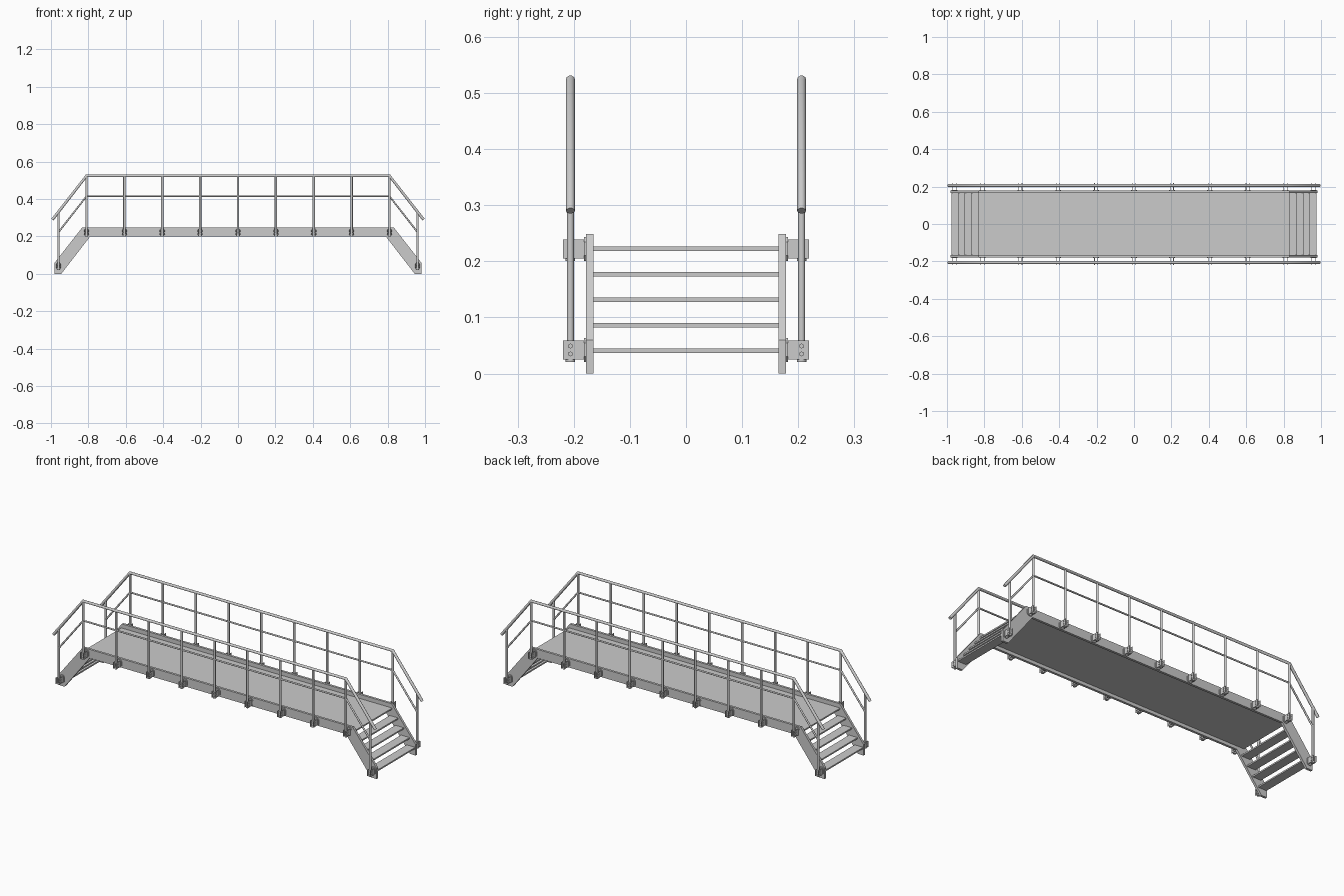
import bpy, bmesh
from mathutils import Vector

if "Cube" in bpy.data.objects:
    bpy.data.objects.remove(bpy.data.objects["Cube"])

RAIL_Y = 0.206
POSTS = [-0.81 + i * 0.2025 for i in range(9)]
END_X = 0.96


def finish(name, bm, smooth=False):
    bmesh.ops.recalc_face_normals(bm, faces=bm.faces)
    me = bpy.data.meshes.new(name)
    bm.to_mesh(me)
    bm.free()
    ob = bpy.data.objects.new(name, me)
    bpy.context.collection.objects.link(ob)
    if smooth:
        bpy.ops.object.select_all(action='DESELECT')
        ob.select_set(True)
        bpy.context.view_layer.objects.active = ob
        bpy.ops.object.shade_smooth_by_angle()
    return ob


def add_box(bm, x0, x1, y0, y1, z0, z1):
    vs = bmesh.ops.create_cube(bm, size=1)['verts']
    for v in vs:
        v.co = ((x0 + x1) / 2 + v.co.x * (x1 - x0),
                (y0 + y1) / 2 + v.co.y * (y1 - y0),
                (z0 + z1) / 2 + v.co.z * (z1 - z0))


def add_rod(bm, a, b, r, sides=16):
    a, b = Vector(a), Vector(b)
    d = b - a
    vs = bmesh.ops.create_cone(bm, cap_ends=True, segments=sides, radius1=r,
                               radius2=r, depth=d.length)['verts']
    rot = d.to_track_quat('Z', 'Y')
    for v in vs:
        v.co = rot @ v.co + (a + b) / 2


def add_prism(bm, pts, y0, y1):
    f = bm.faces.new([bm.verts.new((x, y0, z)) for x, z in pts])
    new = bmesh.ops.extrude_face_region(bm, geom=[f])['geom']
    for v in new:
        if isinstance(v, bmesh.types.BMVert):
            v.co.y = y1


def rail(name, pts, r, y):
    cu = bpy.data.curves.new(name, 'CURVE')
    cu.dimensions = '3D'
    cu.bevel_depth = r
    cu.bevel_resolution = 3
    cu.use_fill_caps = True
    sp = cu.splines.new('POLY')
    sp.points.add(len(pts) - 1)
    for p, (x, z) in zip(sp.points, pts):
        p.co = (x, y, z, 1)
    ob = bpy.data.objects.new(name, cu)
    bpy.context.collection.objects.link(ob)


# walkway plate
bm = bmesh.new()
add_box(bm, -0.835, 0.835, -0.166, 0.166, 0.218, 0.226)
finish("deck", bm)

# stair treads at both ends
for s, end in ((-1, "left"), (1, "right")):
    for i in range(4):
        bm = bmesh.new()
        nose, z = 0.977 - 0.035 * i, 0.041 + 0.0452 * i
        xs = sorted((s * nose, s * (nose - 0.052)))
        add_box(bm, xs[0], xs[1], -0.166, 0.166, z - 0.004, z + 0.004)
        finish(f"{end}_tread_{i + 1}", bm)

half = [(0.79, 0.2), (0.945, 0), (0.98, 0), (0.98, 0.06), (0.832, 0.249)]
profile = half + [(-x, z) for x, z in reversed(half)]

for s, side in ((-1, "front"), (1, "back")):
    y = s * RAIL_Y
    # side beam running down both stairs
    bm = bmesh.new()
    add_prism(bm, profile, s * 0.165, s * 0.178)
    finish(f"{side}_stringer", bm)

    # handrail and middle rail
    rail(f"{side}_handrail", [(-0.992, 0.290), (-0.81, 0.524), (0.81, 0.524),
                              (0.992, 0.290)], 0.008, y)
    rail(f"{side}_middle_rail", [(-END_X, 0.223), (-0.81, 0.415), (0.81, 0.415),
                                 (END_X, 0.223)], 0.005, y)

    # posts with their clamping brackets
    spots = [(x, 0.204, 0.524) for x in POSTS]
    spots += [(-END_X, 0.024, 0.33), (END_X, 0.024, 0.33)]
    posts, brackets, bolts = bmesh.new(), bmesh.new(), bmesh.new()
    for x, z, top in spots:
        add_rod(posts, (x, y, z - 0.002), (x, y, top), 0.0063)
        add_rod(posts, (x, y, z - 0.003), (x, y, z + 0.006), 0.0085)
        y0, y1 = sorted((s * 0.177, s * 0.219))
        for k in (-1, 1):
            xa, xb = sorted((x + k * 0.007, x + k * 0.0105))
            add_box(brackets, xa, xb, y0, y1, z + 0.001, z + 0.035)
        # eight-sided mounting plate
        plate = [(x + a, z + 0.018 + b) for a, b in
                 ((-0.008, -0.021), (0.008, -0.021), (0.016, -0.012), (0.016, 0.012),
                  (0.008, 0.021), (-0.008, 0.021), (-0.016, 0.012), (-0.016, -0.012))]
        add_prism(brackets, plate, s * 0.177, s * 0.182)
        for dz in (0.011, 0.025):
            add_rod(bolts, (x - 0.014, y, z + dz), (x + 0.014, y, z + dz), 0.0045, 6)
    finish(f"{side}_posts", posts, True)
    finish(f"{side}_post_brackets", brackets)
    finish(f"{side}_bracket_bolts", bolts)
